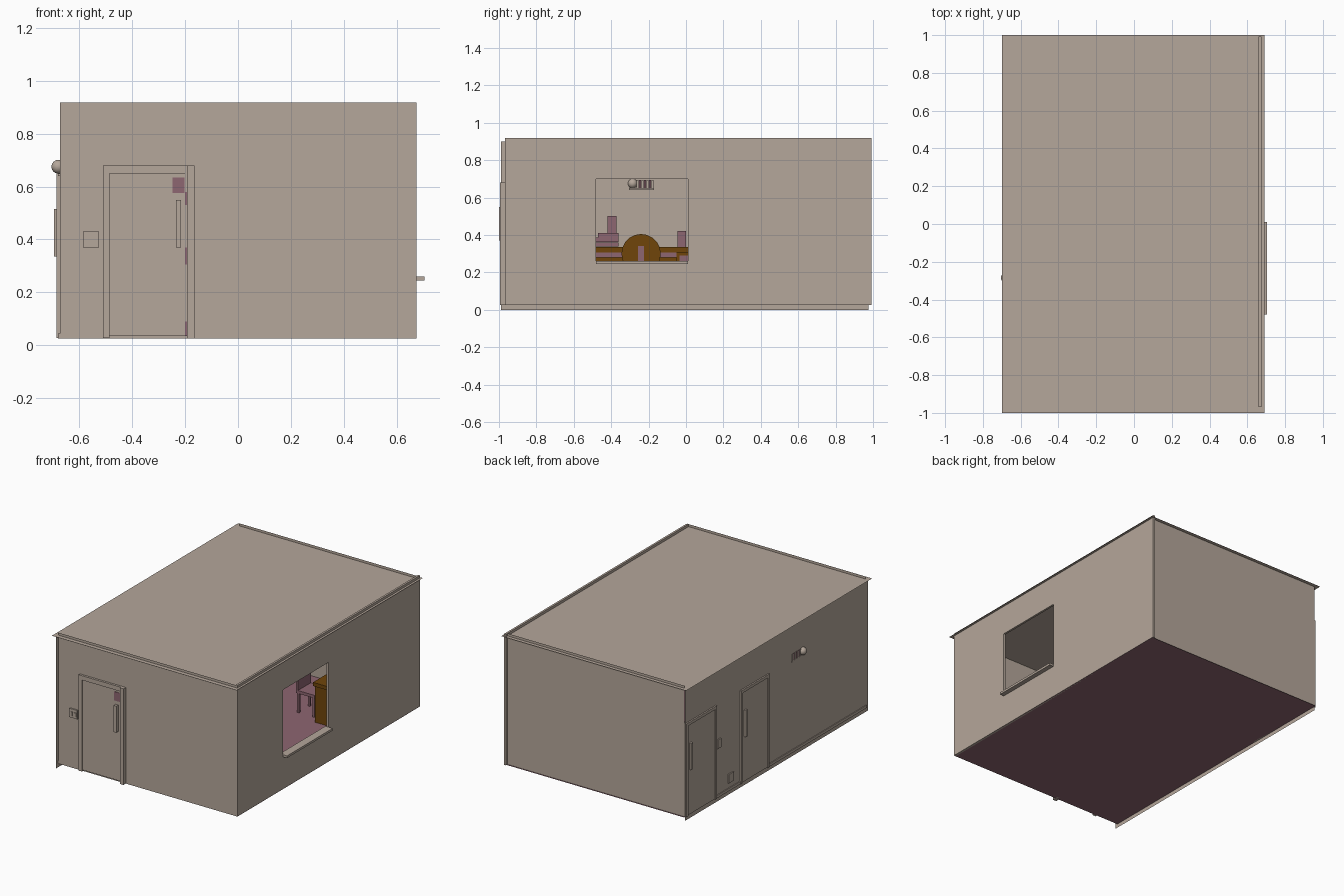
import bpy, bmesh, math
from mathutils import Vector

if "Cube" in bpy.data.objects:
    bpy.data.objects.remove(bpy.data.objects["Cube"])


def mat(name, c):
    m = bpy.data.materials.new(name)
    m.diffuse_color = (*c, 1)
    m.use_nodes = True
    m.node_tree.nodes["Principled BSDF"].inputs["Base Color"].default_value = m.diffuse_color
    return m


TAN = mat("warm_tan", (0.46, 0.385, 0.325))
PINK = mat("dusty_pink", (0.27, 0.133, 0.165))
BROWN = mat("wood_brown", (0.16, 0.06, 0.003))


def add(name, bm, m):
    me = bpy.data.meshes.new(name)
    bm.to_mesh(me)
    bm.free()
    me.materials.append(m)
    ob = bpy.data.objects.new(name, me)
    bpy.context.collection.objects.link(ob)
    return ob


def box(name, x, y, z, m=TAN):
    """Box from three (min, max) ranges."""
    bm = bmesh.new()
    bmesh.ops.create_cube(bm, size=1)
    for v in bm.verts:
        v.co = Vector([(a + b) / 2 + c * (b - a) for (a, b), c in zip((x, y, z), v.co)])
    return add(name, bm, m)


def sheet(name, pts, m=TAN):
    """Single flat face."""
    bm = bmesh.new()
    bm.faces.new([bm.verts.new(p) for p in pts])
    return add(name, bm, m)


def rect(a, b):
    return [(a[0], b[0]), (a[1], b[0]), (a[1], b[1]), (a[0], b[1])]


# thin shell: floor, roof and three plain walls
sheet("floor", [(x, y, 0.026) for x, y in rect((-0.675, 0.675), (-0.97, 0.985))], PINK)
sheet("roof", [(x, y, 0.9) for x, y in rect((-0.70, 0.69), (-1, 1))])
sheet("front_wall", [(x, -0.97, z) for x, z in rect((-0.673, 0.673), (0.026, 0.917))])
sheet("back_wall", [(x, 0.975, z) for x, z in reversed(rect((-0.673, 0.673), (0.026, 0.917)))])
sheet("left_wall", [(-0.676, y, z) for y, z in reversed(rect((-0.99, 0.975), (0.0, 0.9)))])

# right wall with window opening
bm = bmesh.new()
outer = [bm.verts.new((0.674, y, z)) for y, z in rect((-0.968, 0.992), (0.026, 0.917))]
inner = [bm.verts.new((0.674, y, z)) for y, z in rect((-0.48, 0.01), (0.25, 0.70))]
for i in range(4):
    j = (i + 1) % 4
    bm.faces.new((outer[i], outer[j], inner[j], inner[i]))
wall = add("right_wall", bm, TAN)
s = wall.modifiers.new("thickness", "SOLIDIFY")
s.thickness, s.offset = 0.014, -1
box("window_sill", (0.65, 0.705), (-0.48, 0.01), (0.245, 0.26))

# front door
box("front_door_leaf", (-0.485, -0.20), (-0.978, -0.96), (0.036, 0.65))
box("front_door_edge", (-0.20, -0.19), (-0.979, -0.96), (0.036, 0.65), PINK)
for a, b in ((0.09, 0.305), (0.37, 0.53), (0.58, 0.65)):
    box("front_door_hinge", (-0.20, -0.19), (-0.982, -0.96), (a, b))
box("front_door_frame_left", (-0.51, -0.485), (-0.985, -0.95), (0.028, 0.68))
box("front_door_frame_right", (-0.192, -0.165), (-0.995, -0.95), (0.026, 0.68))
box("front_door_frame_top", (-0.51, -0.165), (-0.985, -0.95), (0.65, 0.68))
box("front_door_handle", (-0.235, -0.215), (-1.0, -0.975), (0.37, 0.55))
box("front_door_plate", (-0.247, -0.202), (-0.981, -0.97), (0.575, 0.635), PINK)
box("front_switch_plate", (-0.585, -0.525), (-0.979, -0.96), (0.37, 0.43))
for x in (-0.568, -0.538):
    box("front_switch_toggle", (x - 0.007, x + 0.007), (-0.984, -0.97), (0.385, 0.412))

# two left doors with frames and handles
for n, (y0, y1) in enumerate(((0.645, 0.972), (0.08, 0.385))):
    p = "left_door_%d_" % (n + 1)
    box(p + "leaf", (-0.681, -0.66), (y0 + 0.018, y1 - 0.018), (0.03, 0.64))
    for a, b in ((y0, y0 + 0.018), (y1 - 0.018, y1)):
        box(p + "frame_side", (-0.686, -0.655), (a, b), (0.027, 0.66))
    box(p + "frame_top", (-0.686, -0.655), (y0, y1), (0.64, 0.66))
    box(p + "handle", (-0.695, -0.676), (y1 - 0.055, y1 - 0.035), (0.335, 0.515))
box("left_switch", (-0.684, -0.665), (0.595, 0.635), (0.36, 0.42))
box("left_outlet", (-0.684, -0.665), (0.46, 0.515), (0.08, 0.14))
for a, b in ((-0.97, 0.08), (0.385, 0.645)):
    box("left_baseboard", (-0.681, -0.66), (a, b), (0.026, 0.045))

# wall shelf with books and a ball poking through the left wall
box("wall_shelf_board", (-0.68, -0.56), (-0.305, -0.17), (0.64, 0.65))
for i in range(7):
    y = -0.265 + i * 0.0135
    box("shelf_book", (-0.679, -0.58), (y, y + 0.011), (0.65, 0.695), PINK if i % 2 else TAN)
bm = bmesh.new()
bmesh.ops.create_uvsphere(bm, u_segments=20, v_segments=12, radius=0.026)
for v in bm.verts:
    v.co += Vector((-0.679, -0.285, 0.675))
for f in bm.faces:
    f.smooth = True
add("shelf_ball", bm, TAN)

# long desk along the left wall with drawers and objects
box("long_desk_top", (-0.66, -0.40), (-0.75, 0.20), (0.305, 0.335), BROWN)
for y in (-0.75, -0.05):
    box("long_desk_cabinet", (-0.66, -0.41), (y, y + 0.25), (0.027, 0.305), BROWN)
    for k in range(3):
        z = 0.05 + k * 0.085
        box("desk_drawer", (-0.42, -0.404), (y + 0.015, y + 0.235), (z, z + 0.07), PINK)
box("desk_apron", (-0.43, -0.405), (-0.5, -0.05), (0.28, 0.305), PINK)
box("desk_back_panel", (-0.66, -0.645), (-0.5, -0.05), (0.1, 0.305), BROWN)
for k in range(3):
    z = 0.337 + k * 0.025
    box("stacked_book", (-0.62, -0.48), (-0.49 + 0.01 * k, -0.36), (z, z + 0.023), PINK)
box("desk_box_tall", (-0.63, -0.57), (-0.42, -0.372), (0.41, 0.50), PINK)
box("desk_box_small", (-0.60, -0.54), (-0.045, 0.0), (0.335, 0.42), PINK)


# round-backed chair
def chair(x, y, m, leg):
    bm = bmesh.new()
    bmesh.ops.create_cone(bm, cap_ends=True, segments=20, radius1=0.105, radius2=0.105, depth=0.03)
    for v in bm.verts:
        h, d = v.co.y, v.co.z
        z = 0.30 + v.co.x
        v.co = Vector((x + 0.1 + d, y + h, max(z, 0.21)))
    add("chair_back", bm, m)
    box("chair_seat", (x - 0.1, x + 0.1), (y - 0.1, y + 0.1), (0.17, 0.20), m)
    box("chair_back_support", (x + 0.115, x + 0.122), (y - 0.016, y + 0.016), (0.17, 0.34), leg)
    box("chair_post", (x - 0.013, x + 0.013), (y - 0.013, y + 0.013), (0.05, 0.17), leg)
    for sx, sy in ((0.09, 0.012), (0.012, 0.09)):
        box("chair_foot", (x - sx, x + sx), (y - sy, y + sy), (0.027, 0.05), leg)


chair(-0.28, -0.24, BROWN, PINK)

# second desk at the back right with a stool
box("side_desk_top", (0.27, 0.655), (0.42, 0.90), (0.275, 0.30), BROWN)
for y in (0.43, 0.87):
    box("side_desk_end", (0.28, 0.65), (y, y + 0.02), (0.027, 0.275), BROWN)
box("stool_seat", (0.10, 0.24), (0.48, 0.62), (0.16, 0.18), PINK)
box("stool_back", (0.10, 0.115), (0.48, 0.62), (0.18, 0.30), PINK)
for x in (0.105, 0.22):
    for y in (0.485, 0.60):
        box("stool_leg", (x, x + 0.015), (y, y + 0.015), (0.027, 0.16), PINK)
